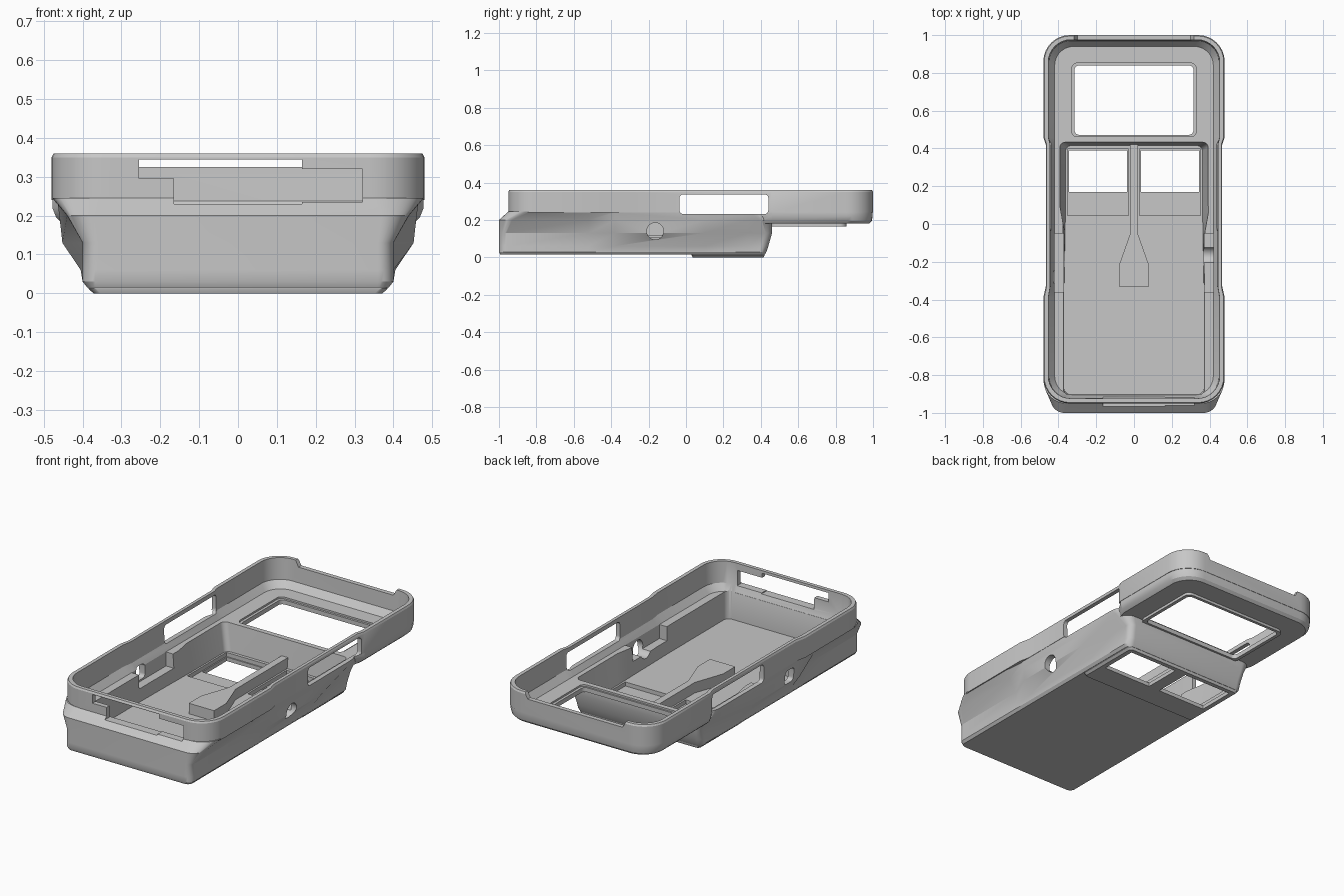
import bpy, bmesh
from math import cos, sin, pi

cube = bpy.data.objects.get("Cube")
if cube:
    bpy.data.objects.remove(cube, do_unlink=True)

grey = bpy.data.materials.new("matte_grey")
grey.use_nodes = True
colour = (0.57, 0.57, 0.57, 1)
grey.diffuse_color = colour
grey.node_tree.nodes["Principled BSDF"].inputs["Base Color"].default_value = colour


def outline(widths, stations, y0, y1, r):
    """Rounded rectangle whose long sides follow half-widths at y stations."""
    def corner(x, y, start):
        return [(x + r * cos(start + i * pi / 16), y + r * sin(start + i * pi / 16)) for i in range(9)]
    first, last = widths[0] - r, widths[-1] - r
    side = list(zip(widths, stations))
    return (corner(first, y0 + r, -pi / 2) + side + corner(last, y1 - r, 0)
            + corner(-last, y1 - r, pi / 2) + [(-w, y) for w, y in reversed(side)]
            + corner(-first, y0 + r, pi))


def make_object(name, rings):
    """Closed solid through matching rings of 3D points."""
    bm = bmesh.new()
    loops = [[bm.verts.new(p) for p in ring] for ring in rings]
    n = len(loops[0])
    for low, high in zip(loops, loops[1:]):
        for i in range(n):
            j = (i + 1) % n
            bm.faces.new((low[i], low[j], high[j], high[i]))
    bm.faces.new(loops[0][::-1])
    bm.faces.new(loops[-1])
    bmesh.ops.recalc_face_normals(bm, faces=bm.faces)
    mesh = bpy.data.meshes.new(name)
    bm.to_mesh(mesh)
    bm.free()
    mesh.materials.append(grey)
    obj = bpy.data.objects.new(name, mesh)
    bpy.context.collection.objects.link(obj)
    return obj


def loft(name, stations, levels):
    return make_object(name, [[(x, y, z) for x, y in outline(w, stations, y0, y1, r)]
                              for z, w, y0, y1, r in levels])


def prism(name, points, a, b, axis="z"):
    place = {"x": lambda p, d: (d, *p), "y": lambda p, d: (p[0], d, p[1]), "z": lambda p, d: (*p, d)}[axis]
    return make_object(name, [[place(p, d) for p in points] for d in (a, b)])


def box(name, x0, x1, y0, y1, z0, z1):
    return prism(name, [(x0, y0), (x1, y0), (x1, y1), (x0, y1)], z0, z1)


def rounded(x0, x1, y0, y1, r):
    cx = (x0 + x1) / 2
    pts = outline([(x1 - x0) / 2], [(y0 + y1) / 2], y0, y1, r)
    return [(x + cx, y) for x, y in pts]


def combine(target, tool, operation):
    tool.hide_render = True
    mod = target.modifiers.new(operation.lower(), "BOOLEAN")
    mod.operation, mod.solver, mod.object = operation, "EXACT", tool
    bpy.context.view_layer.objects.active = target
    bpy.ops.object.modifier_apply(modifier=mod.name)
    bpy.data.objects.remove(tool, do_unlink=True)


# Outer shell: lower box with flank bulges
case = loft("case_shell", (-.52, -.38, .1, .33), [
    (.015, (.388,) * 4, -.993, .422, .03),
    (.03, (.40,) * 4, -1, .43, .04),
    (.06, (.40, .405, .405, .40), -1, .44, .04),
    (.13, (.40, .452, .452, .41), -1, .46, .04),
    (.20, (.44, .46, .46, .455), -1, .46, .07),
    (.246, (.479, .466, .466, .466), -.949, .46, .12)])

# Upper rim with a narrowed waist, and the deeper rear tray
waist = (-.39, -.33, .42, .46)
rim = (.48, .467, .467, .48)
upper = loft("upper_rim", waist, [
    (.24, rim, -.95, 1, .14), (.35, rim, -.95, 1, .14),
    (.36, [w - .005 for w in rim], -.945, .995, .135)])
rear = loft("rear_tray", (.41, .46), [
    (.18, (.44, .452), .25, .98, .12), (.195, (.445, .468), .25, .993, .13),
    (.22, (.45, .478), .25, .998, .14), (.25, (.45, .478), .25, .998, .14)])
window_frame = prism("window_frame", rounded(-.335, .335, .45, .857, .035), .165, .19)
base_plate = loft("base_plate", (.1, .2), [
    (0, (.372,) * 2, .035, .415, .02), (.012, (.385,) * 2, .03, .42, .02),
    (.03, (.385,) * 2, .03, .42, .02)])
for part in (upper, rear, window_frame, base_plate):
    combine(case, part, "UNION")

# Hollows: upper tray and battery bay
inner = (.455, .445, .445, .455)
cuts = [
    loft("tray_hollow", waist, [
        (.20, (.42,) * 4, -.905, .94, .10),
        (.238, [w - .005 for w in inner], -.92, .97, .115),
        (.40, inner, -.925, .977, .12)]),
    loft("bay_hollow", (-.36, -.04, .1), [
        (.045, (.37, .365, .362), -.90, .415, .03),
        (.26, (.375, .38, .405), -.905, .44, .03)]),
    # Rear window with a shallow seat
    prism("rear_window", rounded(-.315, .315, .472, .84, .025), .1, .3),
    prism("rear_window_seat", rounded(-.33, .33, .462, .852, .03), .19, .3),
    # Long side openings, notched rear wall, stepped front slot
    prism("side_opening", rounded(-.035, .44, .232, .337, .02), -.6, .6, "x"),
    prism("rear_notch", [(-.30, .325), (.30, .325), (.34, .4), (-.34, .4)], .9, 1.1, "y"),
    prism("front_slot", [(-.255, .295), (-.165, .295), (-.165, .23), (.165, .23), (.165, .235),
                         (.32, .235), (.32, .32), (.165, .32), (.165, .345), (-.255, .345)],
          -1.1, -.88, "y"),
    # Cable holes through the flanks
    prism("round_hole", [(-.165 + .045 * cos(i * pi / 16), .14 + .045 * sin(i * pi / 16))
                         for i in range(32)], .3, .6, "x"),
    prism("left_hole", rounded(-.32, -.24, .13, .21, .02), -.6, -.3, "x"),
]
for s in (-1, 1):
    lo, hi = sorted((s * .35, s * .42))
    cuts.append(box("flank_pocket", lo, hi, -.36, -.05, .12, .3))
    lo, hi = sorted((s * .03, s * .352))
    cuts.append(box("floor_recess", lo, hi, .045, .397, .022, .1))
    lo, hi = sorted((s * .036, s * .345))
    cuts.append(box("floor_window", lo, hi, .17, .39, -.1, .1))
for cutter in cuts:
    combine(case, cutter, "DIFFERENCE")

# Central rib that flares toward the front
half = [(.08, -.33), (.08, -.22), (.02, -.05), (.02, .425)]
rib = prism("centre_rib", half + [(-x, y) for x, y in reversed(half)], .035, .105)

bpy.ops.object.select_all(action="DESELECT")
for obj in (case, rib):
    obj.select_set(True)
bpy.context.view_layer.objects.active = case
bpy.ops.object.shade_smooth_by_angle(angle=pi / 7)
